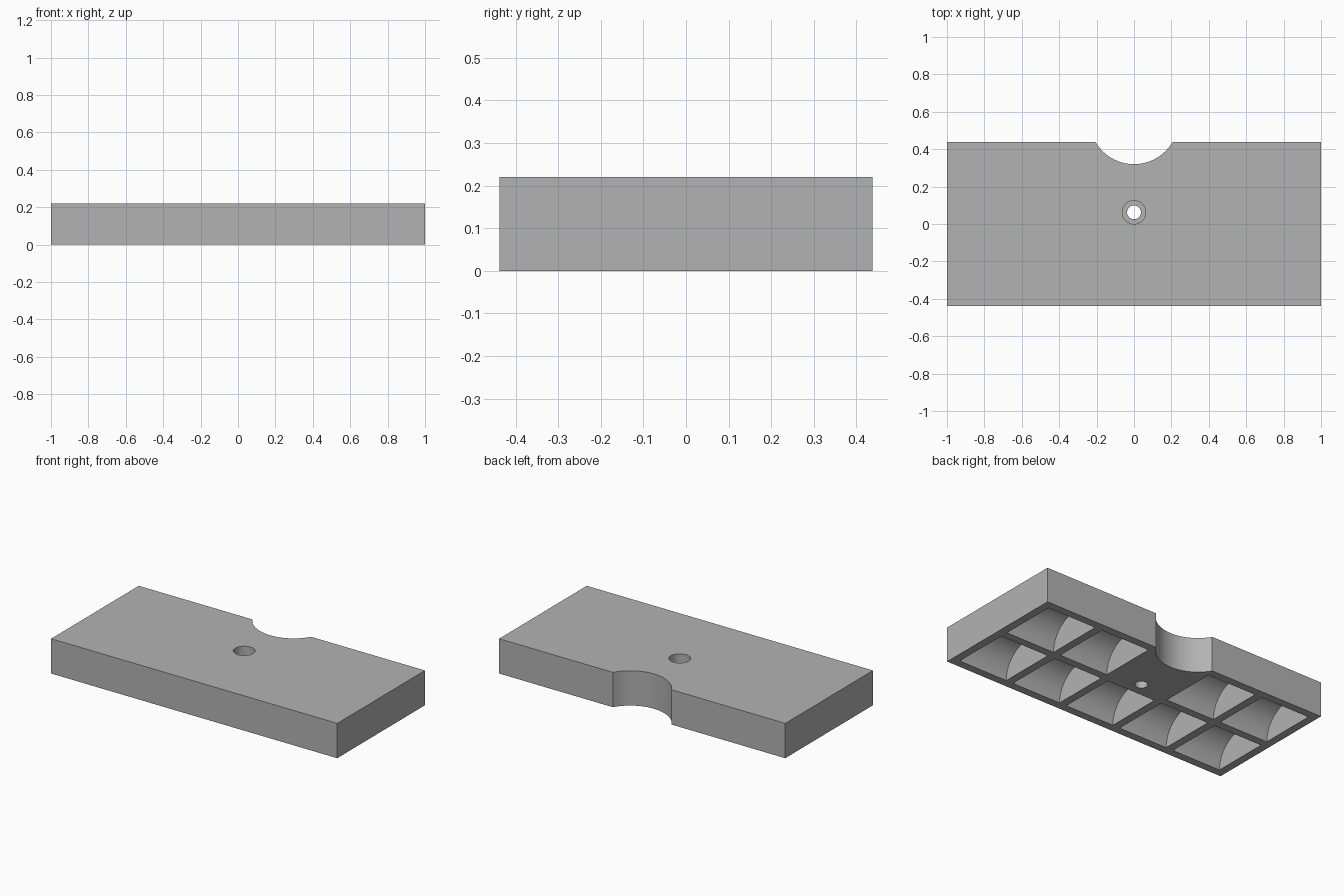
import bpy, bmesh, math
from mathutils import Matrix, Vector

if "Cube" in bpy.data.objects:
    bpy.data.objects.remove(bpy.data.objects["Cube"])

L, W, H = 2.0, 0.875, 0.22      # block size
RIM = 0.05                      # wall between pockets
COLS, ROWS = 5, 2
PX = (L - RIM * (COLS + 1)) / COLS
PY = (W - RIM * (ROWS + 1)) / ROWS

grey = bpy.data.materials.new("plain grey")
grey.diffuse_color = (0.45, 0.45, 0.45, 1)
grey.use_nodes = True
grey.node_tree.nodes["Principled BSDF"].inputs["Base Color"].default_value = grey.diffuse_color


def make_object(name, bm):
    bmesh.ops.recalc_face_normals(bm, faces=bm.faces)
    mesh = bpy.data.meshes.new(name)
    bm.to_mesh(mesh)
    bm.free()
    mesh.materials.append(grey)
    obj = bpy.data.objects.new(name, mesh)
    bpy.context.collection.objects.link(obj)
    return obj


def cylinder(bm, radius, length, matrix, sides):
    bmesh.ops.create_cone(bm, cap_ends=True, segments=sides, radius1=radius,
                          radius2=radius, depth=length, matrix=matrix)


def upright(name, radius, x, y, z0, z1, sides=64):
    bm = bmesh.new()
    cylinder(bm, radius, z1 - z0, Matrix.Translation((x, y, (z0 + z1) / 2)), sides)
    return make_object(name, bm)


# Solid block
bm = bmesh.new()
bmesh.ops.create_cube(bm, size=1, matrix=Matrix.Translation((0, 0, H / 2))
                      @ Matrix.Diagonal((L, W, H, 1)))
block = make_object("block", bm)

# Half-round pockets in the underside, left out behind the middle hole
bm = bmesh.new()
for row in range(ROWS):
    for col in range(COLS):
        if row == 1 and col == COLS // 2:
            continue
        x = -L / 2 + RIM + PX / 2 + col * (PX + RIM)
        y = -W / 2 + RIM + PY / 2 + row * (PY + RIM)
        cylinder(bm, PY / 2, PX, Matrix.Translation((x, y, 0))
                 @ Matrix.Rotation(math.pi / 2, 4, 'Y'), 64)

cutters = [
    make_object("pocket_cutter", bm),
    upright("notch_cutter", 0.2376, 0, 0.5575, -0.1, H + 0.1, 128),
    upright("screw_hole_cutter", 0.037, 0, 0.0625, -0.1, H + 0.1),
    upright("screw_head_cutter", 0.0625, 0, 0.0625, 0.10, H + 0.1),
]

# Cut the block
bpy.context.view_layer.objects.active = block
block.select_set(True)
for cutter in cutters:
    mod = block.modifiers.new(cutter.name, 'BOOLEAN')
    mod.operation, mod.solver, mod.object = 'DIFFERENCE', 'EXACT', cutter
    bpy.ops.object.modifier_apply(modifier=mod.name)
    bpy.data.objects.remove(cutter)

bpy.ops.object.shade_smooth_by_angle(angle=math.radians(30))
